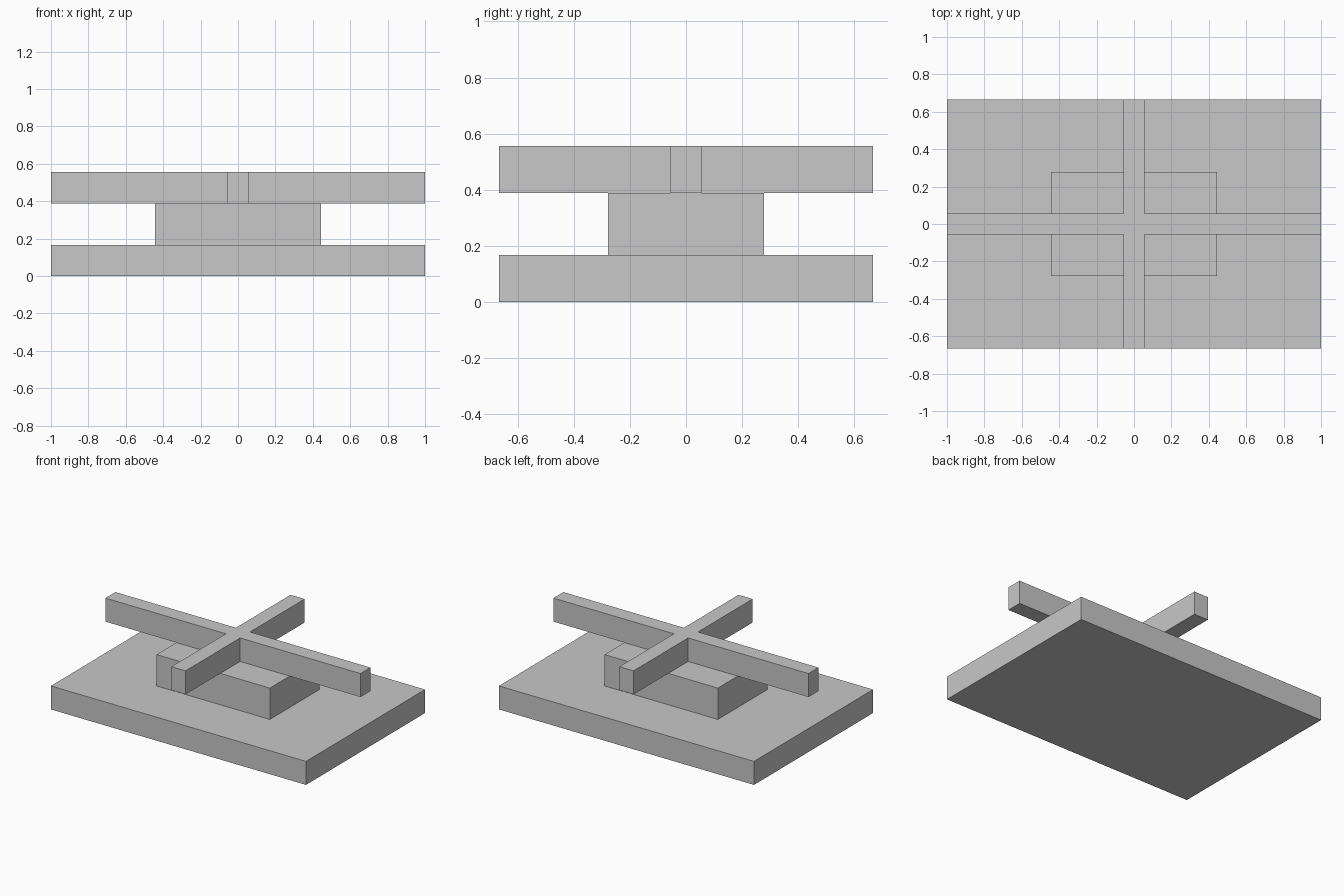
import bpy
import bmesh

if "Cube" in bpy.data.objects:
    bpy.data.objects.remove(bpy.data.objects["Cube"], do_unlink=True)

U = 1 / 18  # design module: the base is 36 modules long

grey = bpy.data.materials.new("light_grey")
grey.use_nodes = True
colour = (0.58, 0.58, 0.58, 1)
grey.diffuse_color = colour
grey.node_tree.nodes["Principled BSDF"].inputs["Base Color"].default_value = colour


def prism(name, outline, bottom, height):
    """Extrude a flat outline (in modules) upwards."""
    bm = bmesh.new()
    face = bm.faces.new([bm.verts.new((x * U, y * U, bottom * U)) for x, y in outline])
    top = bmesh.ops.extrude_face_region(bm, geom=[face])["geom"]
    verts = [v for v in top if isinstance(v, bmesh.types.BMVert)]
    bmesh.ops.translate(bm, verts=verts, vec=(0, 0, height * U))
    bmesh.ops.recalc_face_normals(bm, faces=bm.faces)
    mesh = bpy.data.meshes.new(name)
    bm.to_mesh(mesh)
    bm.free()
    mesh.materials.append(grey)
    obj = bpy.data.objects.new(name, mesh)
    bpy.context.collection.objects.link(obj)
    return obj


def rectangle(x, y):
    return [(-x, -y), (x, -y), (x, y), (-x, y)]


def cross(x, y, w):
    return [(-w, -y), (w, -y), (w, -w), (x, -w), (x, w), (w, w),
            (w, y), (-w, y), (-w, w), (-x, w), (-x, -w), (-w, -w)]


# Base slab, raised block and crossed bars stacked on top
prism("base_plate", rectangle(18, 12), 0, 3)
prism("center_block", rectangle(8, 5), 3, 4)
prism("cross_bars", cross(18, 12, 1), 7, 3)
